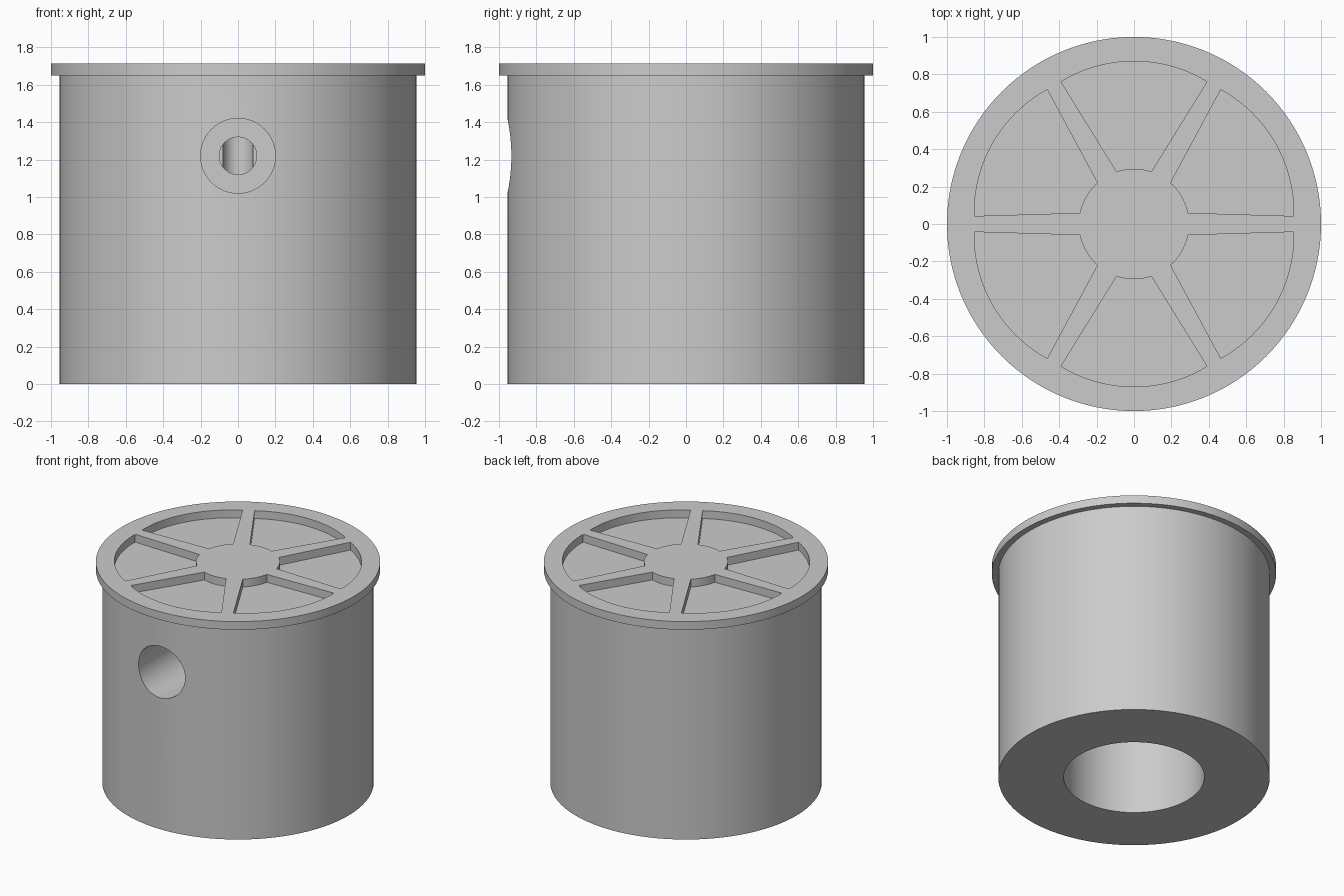
import bpy, bmesh
from math import radians, sin, cos, asin, hypot
from mathutils import Matrix

cube = bpy.data.objects.get("Cube")
if cube:
    bpy.data.objects.remove(cube, do_unlink=True)

GREY = (0.6, 0.6, 0.6, 1)
mat = bpy.data.materials.new("mid grey")
mat.use_nodes = True
mat.diffuse_color = GREY
mat.node_tree.nodes["Principled BSDF"].inputs["Base Color"].default_value = GREY


def to_object(bm, name):
    bmesh.ops.recalc_face_normals(bm, faces=bm.faces)
    mesh = bpy.data.meshes.new(name)
    bm.to_mesh(mesh)
    bm.free()
    mesh.materials.append(mat)
    obj = bpy.data.objects.new(name, mesh)
    bpy.context.collection.objects.link(obj)
    return obj


def lathe(name, profile, steps):
    """Spin a radius/height profile about z into a closed solid."""
    bm = bmesh.new()
    verts = [bm.verts.new((r, 0, z)) for r, z in profile]
    edges = [bm.edges.new(pair) for pair in zip(verts, verts[1:])]
    bmesh.ops.spin(bm, geom=verts + edges, cent=(0, 0, 0), axis=(0, 0, 1),
                   angle=radians(360), steps=steps, use_merge=True)
    bmesh.ops.remove_doubles(bm, verts=bm.verts, dist=0.0005)
    return to_object(bm, name)


def arc(radius, centre_y, half_width, steps):
    """Points of an arc about the y axis, from -half_width to +half_width."""
    a = asin(half_width / radius)
    angles = [a * (2 * i / steps - 1) for i in range(steps + 1)]
    return [(radius * sin(t), centre_y + radius * cos(t)) for t in angles]


# Flanged body with a wide bottom bore and a narrow bore above it
body = lathe("flanged_body", [
    (0, 1.5), (0.08, 1.5), (0.08, 0.8), (0.495, 0.8), (0.495, 0),
    (0.955, 0), (0.955, 1.65), (1, 1.65), (1, 1.713), (0, 1.713)], 128)

# Stepped side port, drilled in from the front to the narrow bore
port = lathe("side_port_cutter", [
    (0, 0.005), (0.1, 0.005), (0.1, 0.5), (0.2, 0.5), (0.2, 1.2), (0, 1.2)], 64)
port.matrix_world = Matrix.Translation((0, 0, 1.22)) @ Matrix.Rotation(radians(90), 4, "X")

# Six wedge pockets between the spokes of the top
outline = arc(0.75, 0.12, 0.39, 24) + arc(0.295, 0, 0.093, 10)[::-1]
bm = bmesh.new()
for k in range(6):
    turn = Matrix.Rotation(radians(60 * k), 4, "Z")
    face = bm.faces.new([bm.verts.new((x, y, 1.652)) for x, y in outline])
    bmesh.ops.transform(bm, matrix=turn, verts=face.verts)
    top = bmesh.ops.extrude_face_region(bm, geom=[face])["geom"]
    bmesh.ops.translate(bm, vec=(0, 0, 0.2),
                        verts=[v for v in top if isinstance(v, bmesh.types.BMVert)])
pockets = to_object(bm, "pocket_cutter")

# Cut the port and pockets, then shade smooth with sharp rims
bpy.ops.object.select_all(action="DESELECT")
body.select_set(True)
bpy.context.view_layer.objects.active = body
for cutter in (port, pockets):
    mod = body.modifiers.new(cutter.name, "BOOLEAN")
    mod.operation = "DIFFERENCE"
    mod.solver = "EXACT"
    mod.object = cutter
    bpy.ops.object.modifier_apply(modifier=mod.name)
for cutter in (port, pockets):
    bpy.data.objects.remove(cutter, do_unlink=True)
bpy.ops.object.shade_smooth_by_angle(angle=radians(30))
